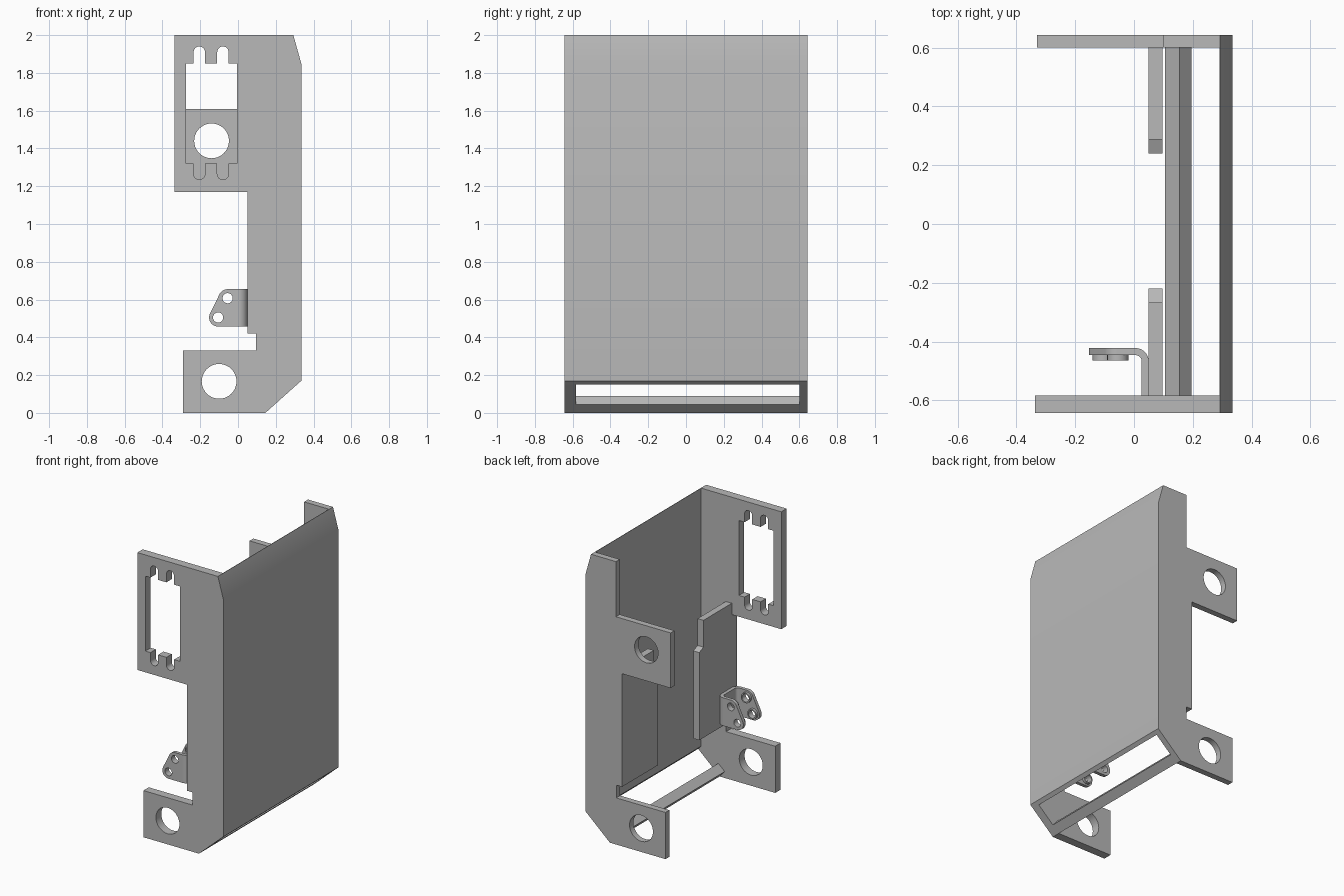
import bpy, bmesh
from math import sin, cos, pi, radians
from mathutils import Matrix

old = bpy.data.objects.get("Cube")
if old:
    bpy.data.objects.remove(old, do_unlink=True)

grey = bpy.data.materials.new("metal grey")
grey.use_nodes = True
grey.diffuse_color = (0.48, 0.48, 0.48, 1)
grey.node_tree.nodes["Principled BSDF"].inputs["Base Color"].default_value = grey.diffuse_color

# Profile plane (u, v) and extrusion direction w for each axis
AXES = {
    "x": Matrix(((0, 0, 1, 0), (1, 0, 0, 0), (0, 1, 0, 0), (0, 0, 0, 1))),
    "y": Matrix(((1, 0, 0, 0), (0, 0, 1, 0), (0, 1, 0, 0), (0, 0, 0, 1))),
    "z": Matrix.Identity(4),
}


def arc(u, v, r, start, end, steps=12):
    angles = [radians(start + (end - start) * i / steps) for i in range(steps + 1)]
    return [(u + r * cos(a), v + r * sin(a)) for a in angles]


def circle(u, v, r, sides=40):
    return arc(u, v, r, 0, 360, sides)[:-1]


def extrude(name, loops, axis, lo, hi):
    """Fill an outline with its holes and extrude it from lo to hi."""
    curve = bpy.data.curves.new(name, "CURVE")
    curve.dimensions = "2D"
    curve.fill_mode = "BOTH"
    curve.extrude = (hi - lo) / 2
    for loop in loops:
        spline = curve.splines.new("POLY")
        spline.points.add(len(loop) - 1)
        for point, (u, v) in zip(spline.points, loop):
            point.co = (u, v, 0, 1)
        spline.use_cyclic_u = True
    temp = bpy.data.objects.new(name + " outline", curve)
    bpy.context.collection.objects.link(temp)
    bpy.context.view_layer.update()
    graph = bpy.context.evaluated_depsgraph_get()
    mesh = bpy.data.meshes.new_from_object(temp.evaluated_get(graph))
    bpy.data.objects.remove(temp, do_unlink=True)
    mesh.transform(AXES[axis] @ Matrix.Translation((0, 0, (lo + hi) / 2)))
    bm = bmesh.new()
    bm.from_mesh(mesh)
    bmesh.ops.remove_doubles(bm, verts=bm.verts, dist=0.0001)
    bmesh.ops.recalc_face_normals(bm, faces=bm.faces)
    for face in bm.faces:
        face.smooth = True
    bm.to_mesh(mesh)
    bm.free()
    mesh.set_sharp_from_angle(angle=radians(30))
    mesh.materials.clear()
    mesh.materials.append(grey)
    mesh.name = name
    obj = bpy.data.objects.new(name, mesh)
    bpy.context.collection.objects.link(obj)
    return obj


# Shared lower outline of both end plates, from the inner edge round to the top
lower = [(0.05, 0.42), (0.095, 0.42), (0.095, 0.33), (-0.29, 0.33), (-0.29, 0),
         (0.145, 0), (0.335, 0.17), (0.335, 1.85), (0.293, 2)]
tab_hole = circle(-0.1, 0.167, 0.092)

# Front plate: rectangular window with two round-ended slots above and below
left, right, bottom, top = -0.275, -0.005, 1.32, 1.85
slots, r = (-0.205, -0.08), 0.03
window = [(left, bottom)]
for u in slots:
    window += [(u - r, bottom)] + arc(u, 1.265, r, 180, 360) + [(u + r, bottom)]
window += [(right, bottom), (right, top)]
for u in reversed(slots):
    window += [(u + r, top)] + arc(u, 1.91, r, 0, 180) + [(u - r, top)]
window.append((left, top))
front_outline = lower + [(-0.337, 2), (-0.337, 1.17), (0.05, 1.17)]
extrude("front plate", [front_outline, window, tab_hole], "y", -0.643, -0.583)

# Back plate: narrow top and an arm with a round hole
back_outline = lower + [(0.098, 2), (0.098, 1.61), (-0.33, 1.61), (-0.33, 1.22), (0.05, 1.22)]
extrude("back plate", [back_outline, circle(-0.14, 1.44, 0.092), tab_hole], "y", 0.6, 0.643)

# Side panel with a tapered top edge, and the sloping sill below the opening
panel = [(0.29, 0.175), (0.313, 0.15), (0.335, 0.17), (0.335, 1.85), (0.293, 2), (0.29, 2)]
extrude("side panel", [panel], "y", -0.643, 0.643)
sill = [(0.145, 0), (0.195, 0.045), (0.155, 0.09), (0.105, 0.045)]
extrude("bottom sill", [sill], "y", -0.6, 0.61)

# Inner flanges, stepped near the top
for name, root, low_edge, high_edge in (("front flange", -0.6, -0.22, -0.267),
                                        ("back flange", 0.61, 0.24, 0.288)):
    outline = [(root, 0.42), (low_edge, 0.42), (low_edge, 1.04),
               (high_edge, 1.06), (high_edge, 1.25), (root, 1.25)]
    extrude(name, [outline], "x", 0.05, 0.097)

# Hinge bracket: U-shaped bent strip
y_out, y_in, wall, bend = -0.422, -0.627, 0.024, 0.045
x0 = 0.005
outer = arc(x0, y_in + bend, bend, -90, 0) + arc(x0, y_out - bend, bend, 0, 90)
inner = arc(x0, y_out - bend, bend - wall, 90, 0) + arc(x0, y_in + bend, bend - wall, 0, -90)
extrude("bracket web", [outer + inner], "z", 0.457, 0.655)

# Bracket ears with two raised bosses each on their inner faces
pins = [(-0.055, 0.607), (-0.105, 0.505)]
tilt = 154
ear = ([(x0, 0.457), (x0, 0.655)] + arc(*pins[0], 0.048, 90, tilt)
       + arc(*pins[1], 0.048, tilt, 270))
holes = [circle(u, v, 0.027, 28) for u, v in pins]
for name, lo, boss_lo in (("back ear", y_out - wall, y_out - wall - 0.018),
                          ("front ear", y_in, y_in + wall)):
    extrude("bracket " + name, [ear] + holes, "y", lo, lo + wall)
    for (u, v), hole in zip(pins, holes):
        extrude(name + " boss", [circle(u, v, 0.036, 28), hole], "y", boss_lo, boss_lo + 0.018)
